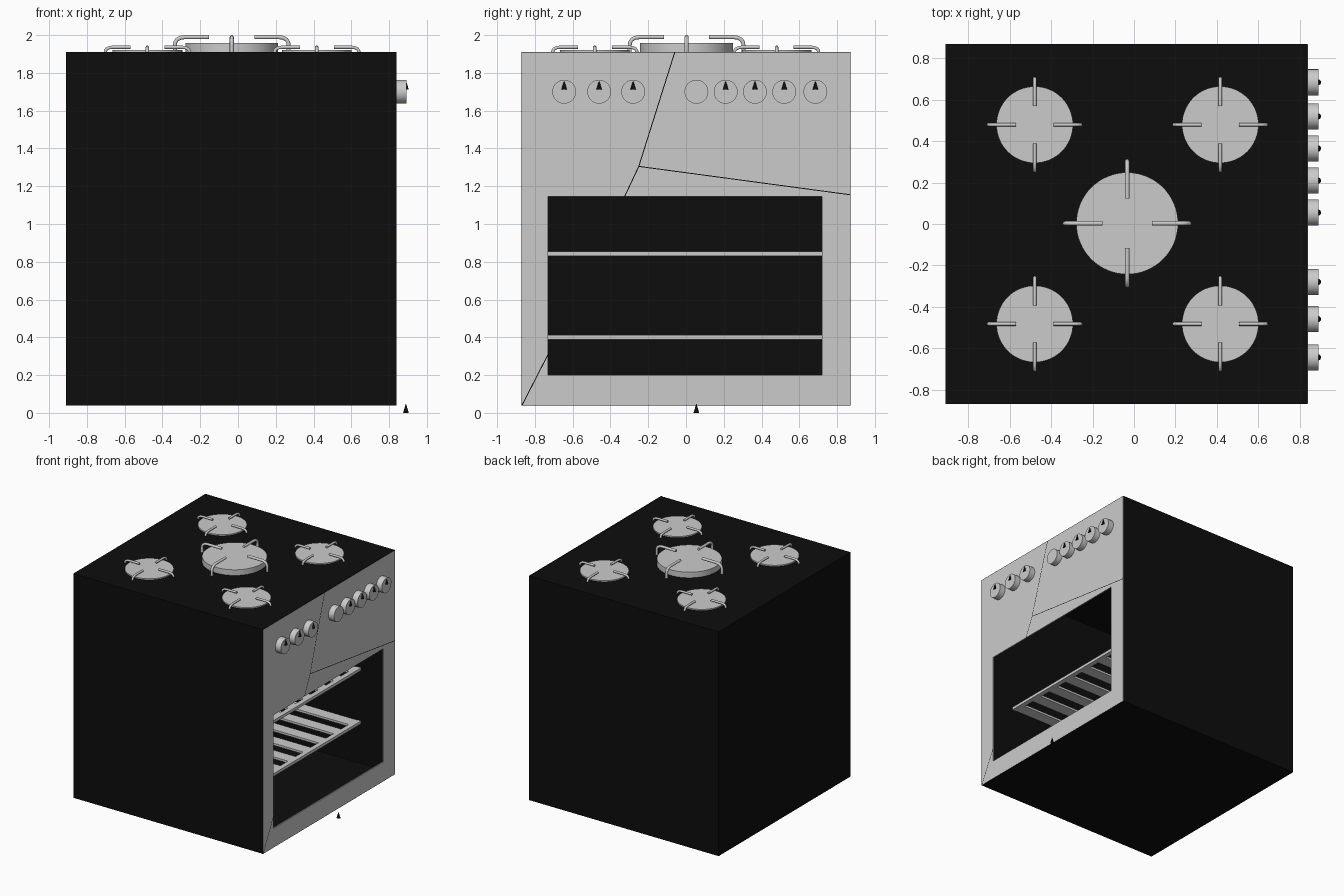
import bpy, bmesh, math
from mathutils import Vector

if "Cube" in bpy.data.objects:
    bpy.data.objects.remove(bpy.data.objects["Cube"])

black = bpy.data.materials.new("black_enamel")
black.diffuse_color = (0.004, 0.004, 0.004, 1)
black.use_nodes = True
black.node_tree.nodes["Principled BSDF"].inputs["Base Color"].default_value = black.diffuse_color


def finish(name, bm, mat=None, smooth=False):
    bmesh.ops.recalc_face_normals(bm, faces=bm.faces)
    me = bpy.data.meshes.new(name)
    bm.to_mesh(me)
    bm.free()
    ob = bpy.data.objects.new(name, me)
    bpy.context.collection.objects.link(ob)
    if mat:
        me.materials.append(mat)
    if smooth:
        bpy.ops.object.select_all(action='DESELECT')
        ob.select_set(True)
        bpy.context.view_layer.objects.active = ob
        bpy.ops.object.shade_smooth_by_angle(angle=math.radians(35))
    return ob


def add_box(bm, lo, hi):
    vs = bmesh.ops.create_cube(bm, size=1)["verts"]
    for v in vs:
        v.co = Vector([lo[i] if v.co[i] < 0 else hi[i] for i in range(3)])
    return vs


def solidify(ob, t):
    m = ob.modifiers.new("thickness", 'SOLIDIFY')
    m.thickness = t
    m.offset = -1


# Hollow oven body, open on the door side
bm = bmesh.new()
add_box(bm, (-0.91, -0.87, 0.04), (0.83, 0.87, 1.91))
bm.faces.ensure_lookup_table()
bmesh.ops.delete(bm, geom=[f for f in bm.faces if f.calc_center_median().x > 0.8],
                 context='FACES_ONLY')
solidify(finish("oven_body", bm, black), 0.02)

# Black edge band carrying the side walls round the thin panel
bm = bmesh.new()
for s in (-1, 1):
    add_box(bm, (0.83, s * 0.868, 0.04), (0.839, s * 0.871, 1.91))
add_box(bm, (0.83, -0.87, 1.908), (0.839, 0.87, 1.911))
add_box(bm, (0.83, -0.87, 0.039), (0.839, 0.87, 0.042))
finish("panel_edge", bm, black)


# Grey control panel with the oven opening
def yz_loop(bm, y0, y1, z0, z1, x):
    return [bm.verts.new((x, y, z)) for y, z in ((y0, z0), (y1, z0), (y1, z1), (y0, z1))]


bm = bmesh.new()
outer = yz_loop(bm, -0.868, 0.868, 0.042, 1.908, 0.84)
inner = yz_loop(bm, -0.73, 0.72, 0.2, 1.145, 0.84)
for i in range(4):
    j = (i + 1) % 4
    bm.faces.new((outer[i], outer[j], inner[j], inner[i]))
ext = bmesh.ops.extrude_face_region(bm, geom=bm.faces[:] + bm.edges[:] + bm.verts[:])
for v in ext["geom"]:
    if isinstance(v, bmesh.types.BMVert):
        v.co.x -= 0.01
finish("front_panel", bm)

# Hairline cracks in the panel
bm = bmesh.new()
for a, b in (((-0.06, 1.908), (-0.25, 1.305)), ((-0.25, 1.305), (0.868, 1.155)),
             ((-0.25, 1.305), (-0.325, 1.145)), ((-0.73, 0.31), (-0.867, 0.043))):
    d = Vector((b[0] - a[0], b[1] - a[1])).normalized() * 0.0025
    bm.faces.new([bm.verts.new((0.8405, y, z)) for y, z in (
        (a[0] - d.y, a[1] + d.x), (a[0] + d.y, a[1] - d.x),
        (b[0] + d.y, b[1] - d.x), (b[0] - d.y, b[1] + d.x))])
finish("panel_cracks", bm, black)

# Oven racks: frame with slats running front to back
X0, X1, Y = -0.85, 0.54, 0.85
for name, z in (("upper_rack", 0.843), ("lower_rack", 0.40)):
    bm = bmesh.new()
    for x in (X0, X1 - 0.04):
        add_box(bm, (x, -Y, z - 0.012), (x + 0.04, Y, z + 0.012))
    n = 9
    for i in range(n):
        y = -Y + 0.05 + i * (2 * Y - 0.1) / (n - 1)
        add_box(bm, (X0 + 0.04, y - 0.05, z - 0.009), (X1 - 0.04, y + 0.05, z + 0.009))
    finish(name, bm)


# Cylinder or cone along z or x
def disc(name, loc, r1, r2, h, segs, mat=None, along_x=False):
    bm = bmesh.new()
    bmesh.ops.create_cone(bm, cap_ends=True, segments=segs, radius1=r1, radius2=r2, depth=h)
    ob = finish(name, bm, mat, True)
    ob.location = loc
    if along_x:
        ob.rotation_euler.y = math.pi / 2


# Burner with four bent pan-support arms
def burner(name, cx, cy, r, top, path, wire):
    disc(name, (cx, cy, (1.90 + top) / 2), r, r, top - 1.90, 64)
    cu = bpy.data.curves.new(name + "_supports", 'CURVE')
    cu.dimensions = '3D'
    cu.bevel_depth = wire
    cu.bevel_resolution = 3
    cu.use_fill_caps = True
    for k in range(4):
        c, s = math.cos(k * math.pi / 2), math.sin(k * math.pi / 2)
        sp = cu.splines.new('POLY')
        sp.points.add(len(path) - 1)
        for p, (d, z) in zip(sp.points, path):
            p.co = (cx + c * d, cy + s * d, z, 1)
        sp.use_smooth = True
    ob = bpy.data.objects.new(name + "_supports", cu)
    bpy.context.collection.objects.link(ob)


small = [(0.09, 1.936), (0.18, 1.936), (0.2, 1.934), (0.215, 1.927), (0.222, 1.918), (0.223, 1.9)]
large = [(0.12, 1.989), (0.25, 1.989), (0.272, 1.986), (0.29, 1.976), (0.299, 1.962),
         (0.301, 1.945), (0.301, 1.9)]
for sx, cx in (("left", -0.48), ("right", 0.417)):
    for sy, cy in (("front", -0.483), ("back", 0.48)):
        burner(f"{sy}_{sx}_burner", cx, cy, 0.185, 1.92, small, 0.009)
burner("centre_burner", -0.033, 0.003, 0.246, 1.957, large, 0.011)

# Control knobs with pointers; one pointer has dropped to the floor
for i, y in enumerate((-0.645, -0.46, -0.28, 0.055, 0.21, 0.365, 0.52, 0.685)):
    disc(f"knob_{i + 1}", (0.864, y, 1.70), 0.063, 0.063, 0.054, 32, None, True)
    z = 0.025 if i == 3 else 1.737
    disc(f"pointer_{i + 1}", (0.889, y, z), 0.015, 0.0, 0.05, 16, black)
